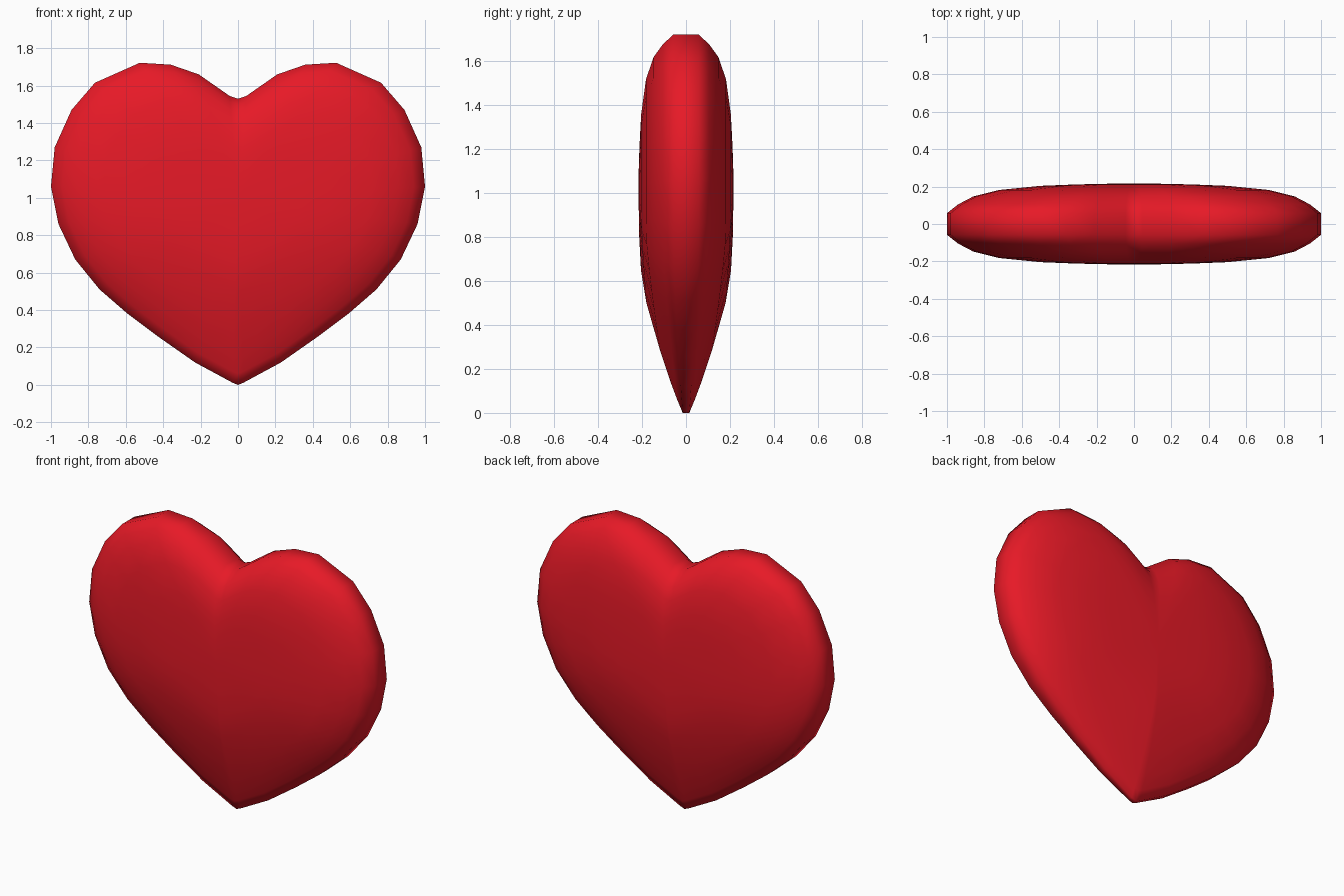
import bpy, bmesh

if "Cube" in bpy.data.objects:
    bpy.data.objects.remove(bpy.data.objects["Cube"])

# right half of the outline (x, z) from bottom tip to top cleft
half = [(0, 0), (0.03, 0.012), (0.23, 0.12), (0.43, 0.26), (0.59, 0.38), (0.74, 0.51),
        (0.87, 0.67), (0.96, 0.86), (1.0, 1.06), (0.98, 1.27), (0.89, 1.47),
        (0.765, 1.615), (0.525, 1.722), (0.36, 1.712), (0.21, 1.66), (0.045, 1.545), (0, 1.53)]
outline = half + [(-x, z) for x, z in half[-2:0:-1]]
CZ = 1.0

# rings: scale towards the centre, half thickness at sides, half thickness at tip
rings = [(1.0, 0.058, 0.015), (0.94, 0.105, 0.04), (0.86, 0.147, 0.07), (0.72, 0.182, 0.117),
         (0.5, 0.204, 0.18), (0.35, 0.21, 0.205), (0.18, 0.215, 0.214)]

bm = bmesh.new()


def ring(s, side, tip, sign):
    verts = []
    for x, z in outline:
        w = max(0, 1 - z / 0.75) ** 1.3
        h = side * (1 - w) + tip * w
        verts.append(bm.verts.new((x * s, sign * h, CZ + (z - CZ) * s)))
    return verts


def bridge(a, b):
    n = len(a)
    for i in range(n):
        j = (i + 1) % n
        bm.faces.new((a[i], a[j], b[j], b[i]))


# puffed front and back joined by a narrow rim
rims = []
for sign in (-1, 1):
    loops = [ring(s, a, b, sign) for s, a, b in rings]
    for a, b in zip(loops, loops[1:]):
        bridge(a, b)
    mid = bm.verts.new((0, sign * 0.216, CZ))
    last = loops[-1]
    for i in range(len(last)):
        bm.faces.new((last[i], last[(i + 1) % len(last)], mid))
    rims.append(loops[0])
bridge(*rims)
bmesh.ops.recalc_face_normals(bm, faces=bm.faces)
for f in bm.faces:
    f.smooth = True

mesh = bpy.data.meshes.new("heart")
bm.to_mesh(mesh)
bm.free()
heart = bpy.data.objects.new("heart", mesh)
bpy.context.collection.objects.link(heart)

red = bpy.data.materials.new("red")
red.diffuse_color = (0.8, 0.01, 0.02, 1)
red.use_nodes = True
red.node_tree.nodes["Principled BSDF"].inputs["Base Color"].default_value = red.diffuse_color
mesh.materials.append(red)
